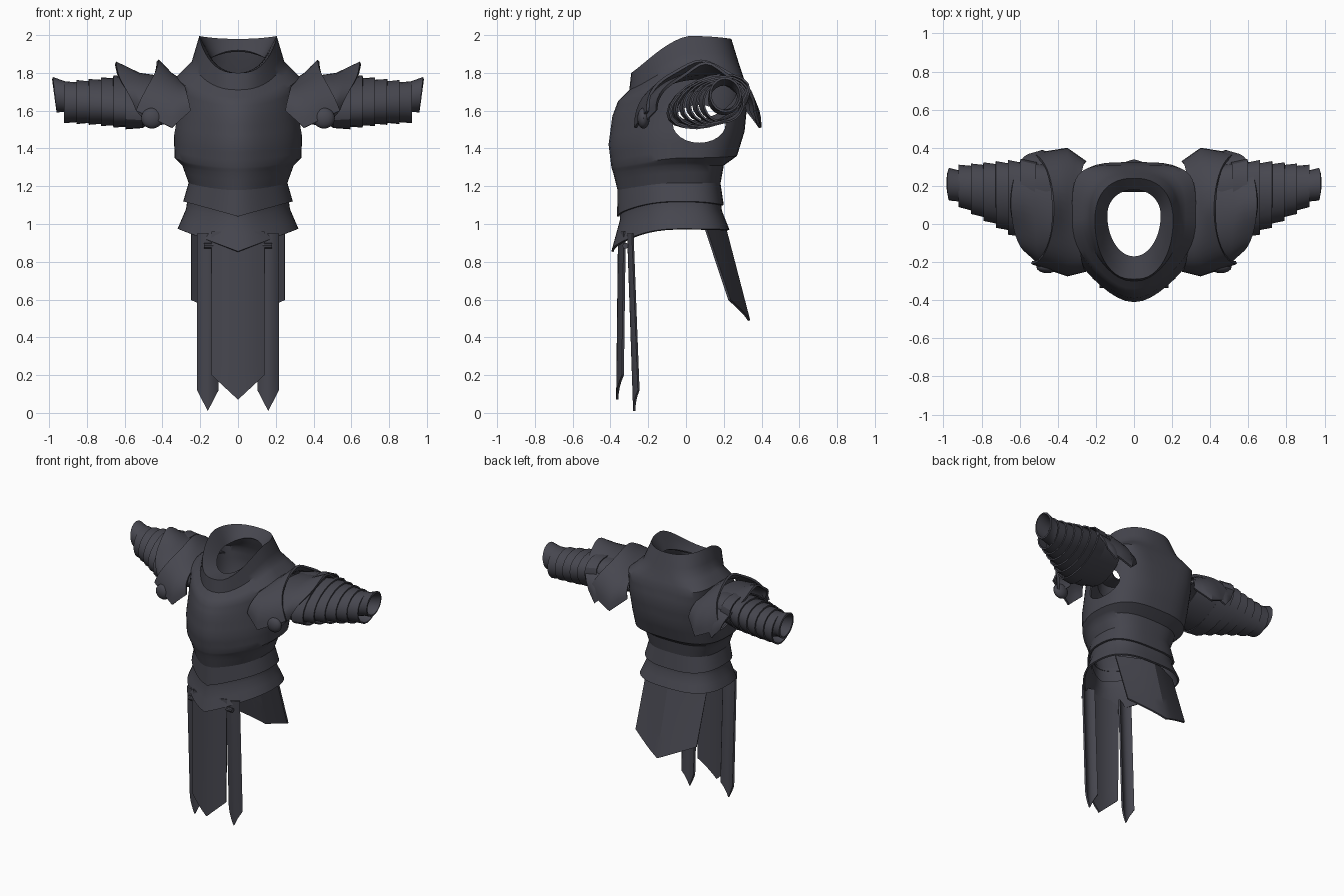
import bpy, bmesh, math
from mathutils import Matrix, Vector

cube = bpy.data.objects.get("Cube")
if cube:
    bpy.data.objects.remove(cube, do_unlink=True)

COLOR = (0.062, 0.062, 0.078, 1)
steel = bpy.data.materials.new("dark_steel")
steel.use_nodes = True
steel.diffuse_color = COLOR
steel.node_tree.nodes["Principled BSDF"].inputs["Base Color"].default_value = COLOR
TURN_X = Matrix.Rotation(math.pi / 2, 3, 'Y')


def finish(name, bm, mirror=False, thick=0.012, angle=35, cutter=None):
    bmesh.ops.recalc_face_normals(bm, faces=bm.faces)
    mesh = bpy.data.meshes.new(name)
    bm.to_mesh(mesh)
    bm.free()
    mesh.materials.append(steel)
    ob = bpy.data.objects.new(name, mesh)
    bpy.context.collection.objects.link(ob)
    if thick:
        mod = ob.modifiers.new("thickness", 'SOLIDIFY')
        mod.thickness = thick
        mod.offset = -1
    if cutter:
        mod = ob.modifiers.new("cut", 'BOOLEAN')
        mod.object = cutter
        mod.solver = 'EXACT'
    if mirror:
        ob.modifiers.new("mirror", 'MIRROR').merge_threshold = 0.0001
    bpy.ops.object.select_all(action='DESELECT')
    ob.select_set(True)
    bpy.context.view_layer.objects.active = ob
    bpy.ops.object.convert(target='MESH')
    bpy.ops.object.shade_smooth_by_angle(angle=math.radians(angle))
    return ob


def loft(rows, closed=False, bm=None):
    """Skin a list of point rows with quads."""
    bm = bm or bmesh.new()
    vs = [[bm.verts.new(p) for p in row] for row in rows]
    n = len(rows[0])
    for a, b in zip(vs, vs[1:]):
        for i in range(n if closed else n - 1):
            j = (i + 1) % n
            bm.faces.new((a[i], a[j], b[j], b[i]))
    return bm


def lerp_rows(rows, steps):
    out = []
    for a, b in zip(rows, rows[1:]):
        out += [[p + (q - p) * k / steps for p, q in zip(a, b)] for k in range(steps)]
    return out + [rows[-1]]


def body_ring(w, yf, yb, zf, zs, zb, keel=0.13, square=0.7, vee=False, wide=1, seg=48):
    """Plan outline: keeled front, squarish back, height set at front, sides, back."""
    pts = []
    mid = (yf + yb) / 2 + 0.04
    for i in range(seg):
        a = math.tau * i / seg
        s, c = math.sin(a), math.cos(a)
        if c > 0:
            x = w * math.copysign(abs(s) ** wide, s)
            y = mid + (yf - mid) * ((1 - keel) * c + keel * c ** 8)
            z = zs + (zf - zs) * (1 - abs(s) if vee else c ** 1.5)
        else:
            x = w * math.copysign(abs(s) ** square, s)
            y = mid + (yb - mid) * abs(c) ** square
            z = zs + (zb - zs) * c ** 2
        pts.append(Vector((x, y, z)))
    return pts


def shell(name, rings, steps=3, cutter=None):
    bm = loft(lerp_rows([body_ring(*r) for r in rings], steps), closed=True)
    return finish(name, bm, cutter=cutter)


# Cutter for the arm openings
bm = bmesh.new()
bmesh.ops.create_cone(bm, cap_ends=True, segments=24, radius1=1, radius2=1, depth=1)
bmesh.ops.rotate(bm, verts=bm.verts, matrix=TURN_X)
bmesh.ops.scale(bm, verts=bm.verts, vec=(2, 0.14, 0.1))
bmesh.ops.translate(bm, verts=bm.verts, vec=(0, 0.07, 1.53))
arm_cutter = finish("arm_cutter", bm, thick=0)
arm_cutter.hide_render = True

# Cuirass with raised collar, running down to a narrow waist
shell("cuirass", [
    (0.14, -0.17, 0.18, 1.80, 1.88, 1.92, 0, 0.95),
    (0.205, -0.29, 0.24, 1.80, 1.995, 1.98, 0.05, 0.85, False, 0.75),
    (0.245, -0.30, 0.28, 1.71, 1.86, 1.85, 0.1, 0.7, False, 0.85),
    (0.325, -0.36, 0.31, 1.65, 1.78, 1.76, 0.13, 0.42),
    (0.33, -0.39, 0.325, 1.57, 1.62, 1.64, 0.13, 0.55),
    (0.34, -0.41, 0.31, 1.42, 1.47, 1.49),
    (0.335, -0.395, 0.27, 1.30, 1.35, 1.36),
    (0.295, -0.385, 0.20, 1.27, 1.31, 1.31),
    (0.255, -0.36, 0.18, 1.17, 1.20, 1.20)], 3, arm_cutter)
bpy.data.objects.remove(arm_cutter, do_unlink=True)

# Overlapping lames below the waist
shell("upper_lame", [
    (0.258, -0.362, 0.182, 1.19, 1.23, 1.22, 0.13, 0.7, True),
    (0.29, -0.365, 0.20, 1.04, 1.12, 1.10, 0.13, 0.7, True)], 2)
shell("lower_lame", [
    (0.268, -0.35, 0.185, 1.08, 1.13, 1.12, 0.13, 0.7, True),
    (0.275, -0.35, 0.19, 1.02, 1.08, 1.07, 0.13, 0.7, True),
    (0.32, -0.395, 0.23, 0.855, 0.975, 0.97, 0.13, 0.7, True)], 2)


# Hanging panels, curved or creased across and pointed at the bottom
def panel(name, half, top, corner, tip, y_top, y_bot, bow, power, x=0, mirror=False):
    rows = []
    for k in range(9):
        t = k / 8
        row = []
        for i in range(-4, 5):
            u = i / 4
            low = tip + (corner - tip) * abs(u)
            y = y_top + (y_bot - y_top) * t + bow * abs(u) ** power
            row.append((x + half * u, y, top + (low - top) * t))
        rows.append(row)
    return finish(name, loft(rows), mirror, angle=25)


panel("front_panel", 0.14, 0.96, 0.20, 0.07, -0.36, -0.37, 0.03, 2)
panel("front_side_panel", 0.057, 0.95, 0.12, 0.01, -0.312, -0.28, 0.025, 2, 0.16, True)
panel("back_panel", 0.25, 0.99, 0.60, 0.49, 0.21, 0.34, -0.105, 1.2)

# Small hinge pins under the belt
bm = bmesh.new()
bmesh.ops.create_cone(bm, cap_ends=True, segments=10, radius1=0.016, radius2=0.016, depth=0.05)
bmesh.ops.rotate(bm, verts=bm.verts, matrix=TURN_X)
bmesh.ops.translate(bm, verts=bm.verts, vec=(0.155, -0.32, 0.885))
finish("hinge_pin", bm, True, 0)


# Shoulder plates arching from front to back, with a spike on the outer edge
def arch(x_end, x_top, yf, yb, z_end, z_top, spike=0):
    pts = []
    for i in range(25):
        t = math.pi * i / 24
        s = math.sin(t)
        pts.append(Vector((x_end + (x_top - x_end) * s,
                           (yf + yb) / 2 - (yb - yf) / 2 * math.cos(t),
                           z_end + (z_top - z_end) * s ** 0.85 + spike * s ** 14)))
    return pts


def pauldron(name, *edges):
    finish(name, loft(lerp_rows([arch(*e) for e in edges], 2)), True, 0.015, 40)


pauldron("inner_pauldron",
         (0.25, 0.29, -0.25, 0.33, 1.60, 1.76),
         (0.35, 0.35, -0.275, 0.40, 1.51, 1.80),
         (0.54, 0.42, -0.21, 0.37, 1.60, 1.83, 0.04))
pauldron("outer_pauldron",
         (0.40, 0.38, -0.20, 0.35, 1.60, 1.78),
         (0.48, 0.52, -0.23, 0.39, 1.53, 1.80),
         (0.54, 0.645, -0.16, 0.37, 1.60, 1.80, 0.06))

# Round boss on the front of each shoulder
bm = bmesh.new()
bmesh.ops.create_uvsphere(bm, u_segments=16, v_segments=10, radius=0.055)
bmesh.ops.scale(bm, verts=bm.verts, vec=(1.05, 0.6, 1))
bmesh.ops.translate(bm, verts=bm.verts, vec=(0.455, -0.225, 1.56))
finish("shoulder_boss", bm, True, 0)


# Arm bands: overlapping flared rings narrowing to the wrist
def arm_ring(x, k, scale, lean, lift=0, seg=20):
    """k runs from shoulder (0) to wrist (1); the front hangs lower near the shoulder."""
    cy, cz = 0.11 + 0.09 * k, 1.65 - 0.005 * k + lift
    ry, rz = (0.225 - 0.12 * k) * scale, (0.135 - 0.03 * k) * scale
    pts = []
    for i in range(seg):
        a = math.tau * i / seg
        y, z = ry * math.cos(a), rz * math.sin(a)
        pts.append(Vector((x + lean * math.sin(a), cy + y, cz + z + 0.3 * (1 - k) * y)))
    return pts


bm = bmesh.new()
BANDS = 6
for b in range(BANDS):
    k0, k1 = b / BANDS, (b + 1) / BANDS
    x0, x1 = 0.51 + 0.39 * k0, 0.53 + 0.39 * k1
    loft([arm_ring(x0, k0, 0.95, 0.01), arm_ring((x0 + x1) / 2, (k0 + k1) / 2, 1.0, 0.01),
          arm_ring(x1, k1, 1.06, 0)], True, bm)
finish("arm_bands", bm, True, 0.01, 30)

# Flared wrist cuff
finish("wrist_cuff", loft([arm_ring(0.87, 1, 0.8, 0, 0.015), arm_ring(0.92, 1, 0.78, 0, 0.03),
                           arm_ring(0.97, 1.1, 0.92, 0.01, 0.04)], True), True)

# Upper arm sleeve below the shoulder plates
finish("upper_arm", loft([arm_ring(0.35, 0, 0.75, 0.02), arm_ring(0.45, 0, 0.88, 0.01),
                          arm_ring(0.56, 0.1, 0.97, 0)], True), True)
